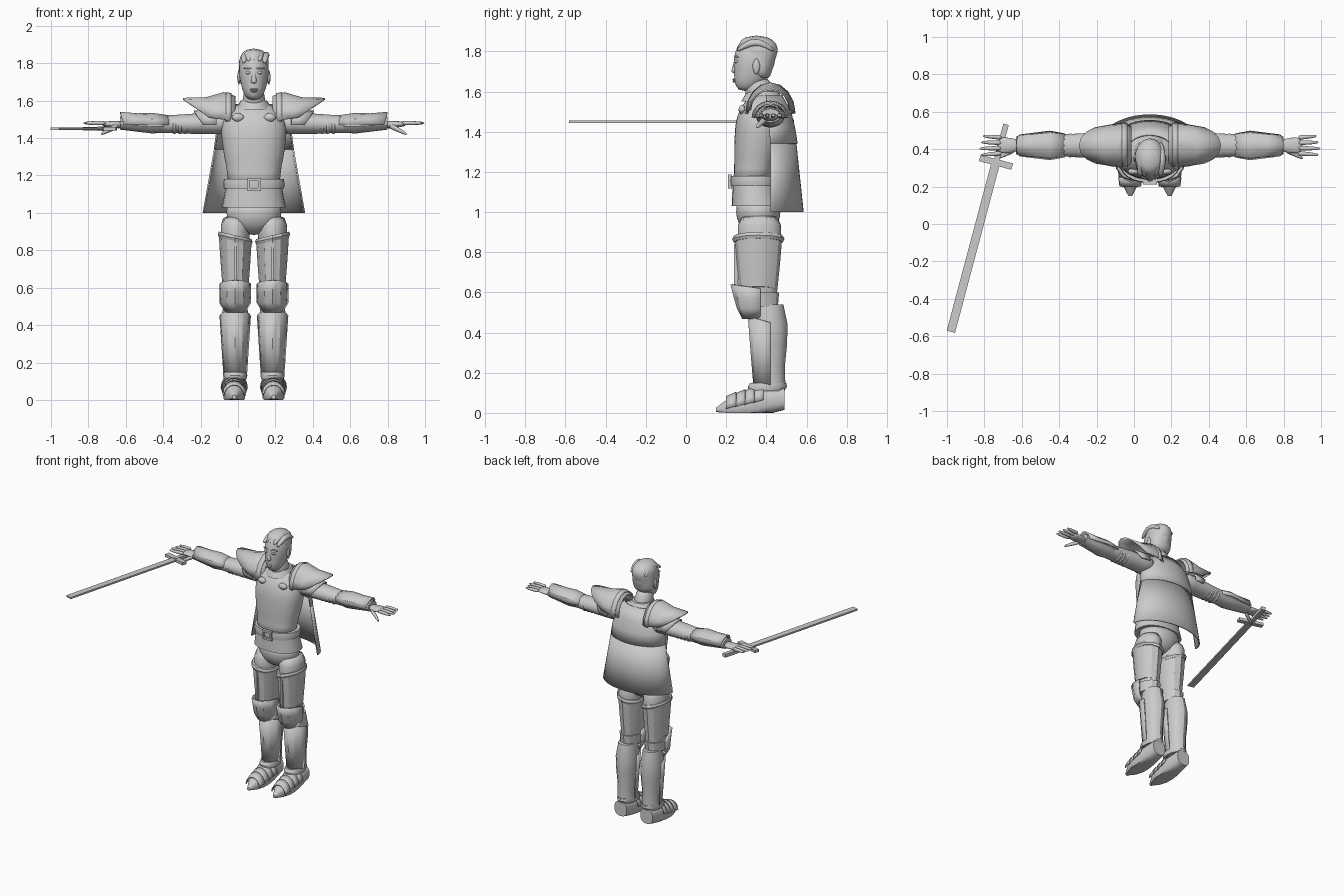
import bpy, bmesh
from math import sin, cos, pi, copysign
from mathutils import Vector, Matrix

default_cube = bpy.data.objects.get("Cube")
if default_cube:
    bpy.data.objects.remove(default_cube, do_unlink=True)

BODY_X = 0.085  # symmetry plane of the body; part positions are measured from it
UPPER_HALF, FRONT_HALF, BACK_HALF = (0, pi), (pi, 2 * pi), (0, pi)
hard_parts = []

grey = bpy.data.materials.new("plain_grey")
grey.use_nodes = True
grey.diffuse_color = (0.6, 0.6, 0.6, 1)
for node in grey.node_tree.nodes:
    if node.type == 'BSDF_PRINCIPLED':
        node.inputs["Base Color"].default_value = grey.diffuse_color


def put(name, rows, closed=True, both=False, soft=False, plate=0):
    """Skin equal rows of points into one object, or into a left and right pair."""
    for side, prefix in ((1, "left_"), (-1, "right_")) if both else ((1, ""),):
        bm = bmesh.new()
        # points never sink below the ground, which flattens the soles
        grid = [[bm.verts.new((BODY_X + side * x, y, max(z, 0))) for x, y, z in row] for row in rows]
        for lower, upper in zip(grid, grid[1:]):
            for i in range(len(lower) if closed else len(lower) - 1):
                j = (i + 1) % len(lower)
                bm.faces.new((lower[i], lower[j], upper[j], upper[i]))
        if closed:
            bm.faces.new(grid[0])
            bm.faces.new(grid[-1])
        bmesh.ops.recalc_face_normals(bm, faces=bm.faces)
        mesh = bpy.data.meshes.new(prefix + name)
        bm.to_mesh(mesh)
        bm.free()
        mesh.materials.append(grey)
        part = bpy.data.objects.new(prefix + name, mesh)
        bpy.context.collection.objects.link(part)
        if soft:
            mesh.polygons.foreach_set("use_smooth", [True] * len(mesh.polygons))
            part.modifiers.new("soften", 'SUBSURF').render_levels = 1
        else:
            hard_parts.append(part)
        if plate:
            solid = part.modifiers.new("plate", 'SOLIDIFY')
            solid.thickness, solid.offset = plate, 0


def loft(name, start, end, wide, deep=1, axis='z', sides=24, square=2,
         arc=None, bow=(0, 0, 0), peak=0, tilt=0, **options):
    """Evenly spaced cross-sections from start to end; deep is the depth-to-width ratio."""
    rows, start, end = [], Vector(start), Vector(end)
    for i, width in enumerate(wide):
        t = i / (len(wide) - 1)
        centre = start.lerp(end, t) + Vector(bow) * sin(pi * t)
        depth = width * (deep[i] if isinstance(deep, tuple) else deep)
        row = []
        for k in range(sides + 1 if arc else sides):
            first, last = arc or (-pi / 2, 3 * pi / 2)
            angle = first + (last - first) * k / sides
            c, s = cos(angle), sin(angle)
            u = width * copysign(abs(c) ** (2 / square), c)
            v = depth * copysign(abs(s) ** (2 / square), s)
            w = tilt * c + peak * t * t * s
            offset = {'x': (w, u, v), 'y': (u, w, v), 'z': (u, v, w)}[axis]
            row.append(centre + Vector(offset))
        rows.append(row)
    put(name, rows, closed=not arc, **options)


def blob(name, centre, width, depth, height, **options):
    rise = Vector((0, 0, height))
    wide = [width * sin(pi * (k + 0.5) / 7) for k in range(7)]
    loft(name, Vector(centre) - rise, Vector(centre) + rise, wide, depth / width,
         sides=12, soft=True, **options)


def box(name, centre, size, turn=0, **options):
    place = Matrix.Translation(centre) @ Matrix.Rotation(turn, 4, 'Z')
    corners = ((-1, -1), (1, -1), (1, 1), (-1, 1))
    put(name, [[place @ (Vector((x, y, z)) * Vector(size) / 2) for x, y in corners]
               for z in (-1, 1)], **options)


def arm(x, rise=0):
    return (x, 0.42, 1.47 + rise)


def leg(z, y=0.42):
    return (0.1, y, z)


def trunk(z, y=0.34):
    return (0, y, z)


# Head and neck
loft("head", trunk(1.6, .3), trunk(1.87), (.03, .06, .07, .08, .08, .07, .04), 1.3,
     bow=(0, .02, 0), soft=True)
loft("neck", trunk(1.54, .38), trunk(1.68, .35), (.07, .06, .05), 1.2, soft=True)
loft("nose", trunk(1.69, .24), trunk(1.77, .25), (.02, .015, .01, .01), sides=8, soft=True)
blob("upper_lip", trunk(1.66, .24), .024, .01, .006)
blob("lower_lip", trunk(1.65, .24), .02, .01, .006)
blob("eye", (.03, .25, 1.75), .016, .012, .01, both=True)
blob("ear", (.08, .35, 1.725), .01, .02, .04, both=True)
loft("brow", (.01, .24, 1.77), (.06, .26, 1.77), (.004, .006, .004), axis='x', sides=8,
     bow=(0, 0, .006), both=True, soft=True)

# Hair cap with locks swept back over it
loft("hair", trunk(1.66, .38), trunk(1.88, .35), (.06, .08, .08, .08, .08, .04),
     (.6, .7, .9, 1.2, 1.3, 1.3), soft=True)
for place, word in enumerate(("far_right", "right", "middle", "left", "far_left"), -2):
    x = place * .028
    z = 1.815 - 4 * x * x
    loft("hair_lock_" + word, (x, .25, z), (x, .44, z), (.01, .02, .02, .02, .01), axis='y',
         sides=8, bow=(.01, 0, .045), soft=True)

# Cuirass, belt and skirt
loft("cuirass", trunk(1.14, .33), trunk(1.6, .39), (.15, .14, .16, .17, .18, .16, .08), .7,
     square=2.3, soft=True)
loft("gorget", trunk(1.55, .385), trunk(1.6, .38), (.1, .07), 1.1)
blob("chest_boss", (.085, .28, 1.51), .035, .02, .025, both=True)
loft("skirt", trunk(1.03, .35), trunk(1.14), (.17, .16, .15), .72, square=2.3)
loft("belt", trunk(1.13), trunk(1.18), (.16, .165, .16), .73, square=2.3)
for word, z in (("upper", 1.18), ("lower", 1.125)):
    box(word + "_buckle_bar", trunk(z, .22), (.075, .02, .014))
box("buckle_bar", (.03, .22, 1.15), (.014, .02, .06), both=True)
loft("pelvis", trunk(1.06, .36), trunk(.88, .36), (.15, .15, .14, .06), .75, soft=True)

# Cape hung behind the shoulders
loft("cape", trunk(1, .42), trunk(1.34, .42), (.27, .24, .21), .6, arc=BACK_HALF, plate=.008)
loft("cape_yoke", trunk(1.34, .42), trunk(1.58, .4), (.21, .2, .18, .12), .63,
     arc=BACK_HALF, plate=.008)

# Legs and leg armour
loft("thigh", leg(1, .365), leg(.5, .37), (.08, .08, .07, .06, .06), 1.4, both=True, soft=True)
loft("calf", leg(.55, .4), leg(.08), (.06, .06, .05, .04), 1.3, both=True, soft=True)
loft("thigh_plate", leg(.61, .36), leg(.87, .36), (.07, .08, .088), 1.35, sides=12,
     tilt=.02, both=True)
loft("thigh_rim", leg(.85, .36), leg(.88, .36), (.088, .093, .088), 1.4, sides=12,
     tilt=.02, both=True)
box("thigh_ridge", leg(.74, .25), (.012, .02, .2), both=True)
loft("knee_strap", leg(.53, .37), leg(.6, .37), (.07, .075), 1.25, sides=12, both=True)
loft("knee_guard", leg(.47, .37), leg(.62, .37), (.05, .08, .08, .08), (1.7, 1.4, 1.6, 1.8),
     sides=6, arc=FRONT_HALF, peak=-.02, plate=.01, both=True)
loft("greave", leg(.13), leg(.54, .41), (.06, .06, .07, .075, .06), 1.25, sides=14, both=True)
loft("shin_plate", leg(.14), leg(.45), (.06, .07, .08), 1.35, sides=6, arc=FRONT_HALF,
     peak=-.03, plate=.008, both=True)
loft("ankle_cuff", leg(.11, .4), leg(.15, .41), (.06, .065, .06), 1.5, sides=16, both=True)

# Pointed shoes with overlapping lames
loft("shoe", (.105, .15, .015), (.105, .49, .07), (.01, .04, .06, .06, .06, .055, .05), 1.1,
     axis='y', sides=20, square=2.5, both=True)
for i, word in enumerate(("toe", "ball", "instep", "ankle")):
    y = .2 + .045 * i
    size = .055 + .003 * i
    loft(word + "_lame", (.105, y, .02 + .01 * i), (.105, y + .05, .035 + .01 * i),
         (size, size + .006), 1.1, axis='y', sides=8, arc=UPPER_HALF, plate=.006, both=True)

# Arms with rumpled sleeves and bracers
loft("arm", arm(.12, .01), arm(.72), (.08, .07, .07, .06, .06, .05, .03), .8, axis='x',
     both=True, soft=True)
for i, word in enumerate(("first", "second", "third", "fourth")):
    x = .32 + .03 * i
    loft(word + "_sleeve_fold", arm(x), arm(x + .03), (.06, .07, .06), .75, axis='x',
         sides=16, both=True, soft=True)
loft("bracer", arm(.455), arm(.715, .01), (.055, .07, .06, .05), .7, axis='x', sides=14, both=True)
loft("bracer_guard", arm(.455), arm(.695), (.06, .075, .065, .055), (.8, .8, .9, 1.2),
     axis='x', sides=6, arc=UPPER_HALF, peak=.02, plate=.008, both=True)

# Shoulder armour, pointed at the outer end
loft("pauldron", arm(.1, .02), arm(.24, .04), (.1, .115, .11, .1), (1.3, 1.25, 1, 1),
     axis='x', sides=8, arc=UPPER_HALF, peak=.14, plate=.01, both=True)
loft("pauldron_rim", arm(.12, .02), arm(.15, .02), (.115, .12), 1.25, axis='x', sides=8,
     arc=UPPER_HALF, plate=.012, both=True)
loft("upper_arm_lame", arm(.2), arm(.27), (.09, .08), .9, axis='x', sides=8,
     arc=UPPER_HALF, peak=.05, plate=.008, both=True)

# Open hands
loft("palm", arm(.69), arm(.82, .006), (.03, .045, .045), (.8, .4, .3), axis='x', sides=14,
     both=True, soft=True)
for i, word in enumerate(("index", "middle", "ring", "little")):
    spread = .028 * (i - 1.5)
    loft(word + "_finger", (.79, .42 + spread, 1.48), (.915 - .01 * abs(i - 1), .42 + 1.2 * spread, 1.48),
         (.013, .013, .011, .006), axis='x', sides=8, both=True, soft=True)
loft("thumb", (.72, .4, 1.47), (.82, .35, 1.42), (.02, .016, .013, .008), axis='x', sides=8,
     both=True, soft=True)

# Sword held flat in the right hand
turn = .26
hilt, along = Vector((-.823, .33, 1.45)), Vector((sin(turn), cos(turn), 0))
for word, distance, size in (("blade", -.475, (.046, .925, .012)),
                             ("guard", 0, (.18, .035, .02)),
                             ("grip", .1, (.03, .22, .024))):
    box("sword_" + word, hilt + along * distance, size, -turn)

# Smooth the curved plates but keep their hard edges
bpy.ops.object.select_all(action='DESELECT')
for part in hard_parts:
    part.select_set(True)
bpy.context.view_layer.objects.active = hard_parts[0]
bpy.ops.object.shade_smooth_by_angle(angle=pi / 6)
